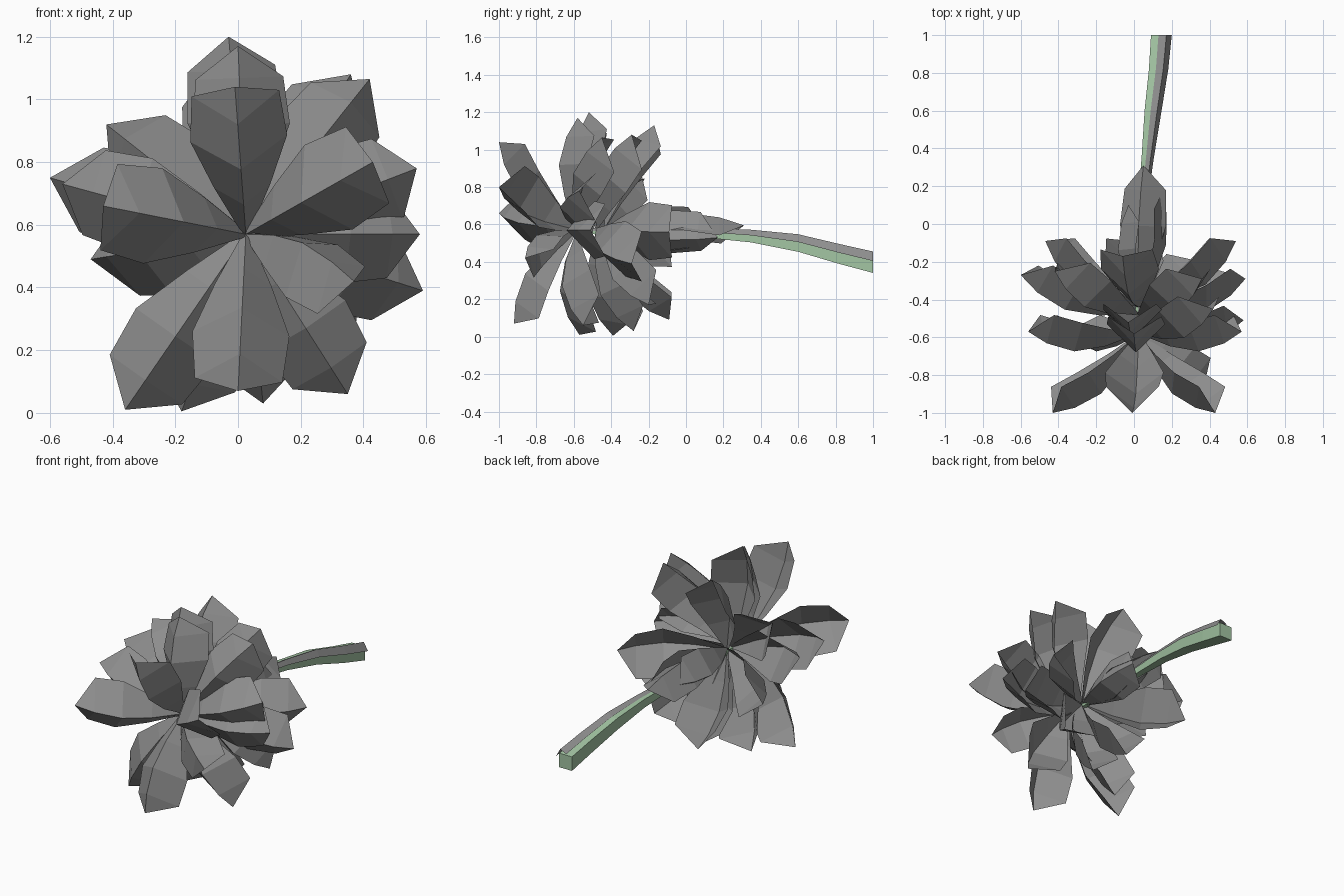
import bpy
import bmesh
from mathutils import Vector

if "Cube" in bpy.data.objects:
    bpy.data.objects.remove(bpy.data.objects["Cube"], do_unlink=True)

FRONT = Vector((0, -1, 0))


def make_material(name, color):
    mat = bpy.data.materials.new(name)
    mat.use_nodes = True
    mat.diffuse_color = color
    mat.node_tree.nodes["Principled BSDF"].inputs["Base Color"].default_value = color
    return mat


green = make_material("stem_green", (0.36, 0.55, 0.36, 1))
grey = make_material("petal_grey", (0.27, 0.27, 0.27, 1))


def loft(name, rows, material, closed=False):
    """Skin equal-length rows of points with flat faces."""
    bm = bmesh.new()
    rings = [[bm.verts.new(p) for p in row] for row in rows]
    count = len(rings[0])
    for a, b in zip(rings, rings[1:]):
        for i in range(count if closed else count - 1):
            j = (i + 1) % count
            bm.faces.new((a[i], a[j], b[j], b[i]))
    if closed:
        bm.faces.new(rings[0])
        bm.faces.new(rings[-1])
    bmesh.ops.remove_doubles(bm, verts=bm.verts, dist=0.0005)
    bmesh.ops.recalc_face_normals(bm, faces=bm.faces)
    mesh = bpy.data.meshes.new(name)
    bm.to_mesh(mesh)
    bm.free()
    mesh.materials.append(material)
    bpy.context.collection.objects.link(bpy.data.objects.new(name, mesh))


# Petal outline: distance along, half width, crease bulge, edge drop
OUTLINE = [(0, 0.01, 0, 0), (0.3, 0.09, 0.07, 0.09), (0.58, 0.155, 0.1, 0.15),
           (0.83, 0.14, 0.06, 0.15), (1, 0, 0, 0)]


def petal(name, tip, base_y, facing=FRONT, width=1.0):
    """Creased petal, its ridge turned towards the facing direction."""
    base = Vector((0.025, base_y, 0.57))
    axis = Vector(tip) - base
    d = axis.normalized()
    n = (facing - d * facing.dot(d)).normalized()
    side = d.cross(n)
    rows = []
    for t, half, bulge, drop in OUTLINE:
        ridge = base + axis * t + n * bulge * width
        edge = ridge - n * drop * width
        rows.append((edge - side * half * width, ridge, edge + side * half * width))
    loft(name, rows, grey)


# Blossom petals, ring by ring: depth of the base, then tip positions
RINGS = {
    "front_petal": (-0.58, [(-0.01, -1, 1.04), (-0.43, -1, 0.66), (0.43, -1, 0.8),
                            (0, -0.92, 0.07)]),
    "middle_petal": (-0.58, [(0, -0.58, 1.17), (-0.56, -0.57, 0.73), (0.57, -0.57, 0.78),
                             (-0.36, -0.57, 0.01), (0.35, -0.55, 0.06),
                             (0.58, -0.51, 0.57), (0.42, -0.45, 1.065)]),
    "rear_petal": (-0.48, [(-0.03, -0.52, 1.2), (-0.6, -0.27, 0.75), (0.59, -0.29, 0.39),
                           (-0.18, -0.39, 0.005), (0.36, -0.29, 1.08),
                           (-0.42, -0.25, 0.92), (0.08, -0.28, 0.03)]),
    "back_petal": (-0.44, [(-0.06, -0.17, 1.13), (-0.47, -0.09, 0.49),
                           (0.54, -0.09, 0.56), (-0.02, -0.09, 0.09),
                           (0.36, -0.2, 0.17)]),
}
for ring, (depth, tips) in RINGS.items():
    for i, tip in enumerate(tips, 1):
        petal(f"{ring}_{i}", tip, depth)

# Small front petal rolled upwards
petal("front_petal_low", (0.37, -0.86, 0.42), -0.58, Vector((0.2, -1, 0.5)), 0.85)

# Narrow petals wrapped around the stem
petal("stem_petal_top", (0.05, 0.31, 0.595), -0.45, Vector((-0.2, 0, 1)), 0.8)
petal("stem_petal_left", (0.15, 0.17, 0.53), -0.45, Vector((1, 0, -0.4)), 0.8)
petal("stem_petal_right", (-0.03, 0.1, 0.57), -0.45, Vector((-1, 0, -0.2)), 0.8)

# Square stem, thickening towards its cut end: x, y, z, half size
STEM = [(0.02, -0.5, 0.56, 0.012), (0.04, 0.1, 0.55, 0.02), (0.066, 0.35, 0.53, 0.026),
        (0.092, 0.6, 0.49, 0.036), (0.12, 0.82, 0.43, 0.041), (0.134, 1, 0.385, 0.044)]
CORNERS = [(-1, -1), (1, -1), (1, 1), (-1, 1)]
loft("stem", [[(x + u * r, y, z + v * r) for u, v in CORNERS] for x, y, z, r in STEM],
     green, closed=True)

# Long folded leaf lying along the upper left edge of the stem
FOLD = [(-0.1, 1.15), (0.85, 1.6), (1.5, 0.45)]
loft("stem_leaf", [[(x + u * r, y, z + v * r) for u, v in FOLD] for x, y, z, r in STEM],
     grey)
